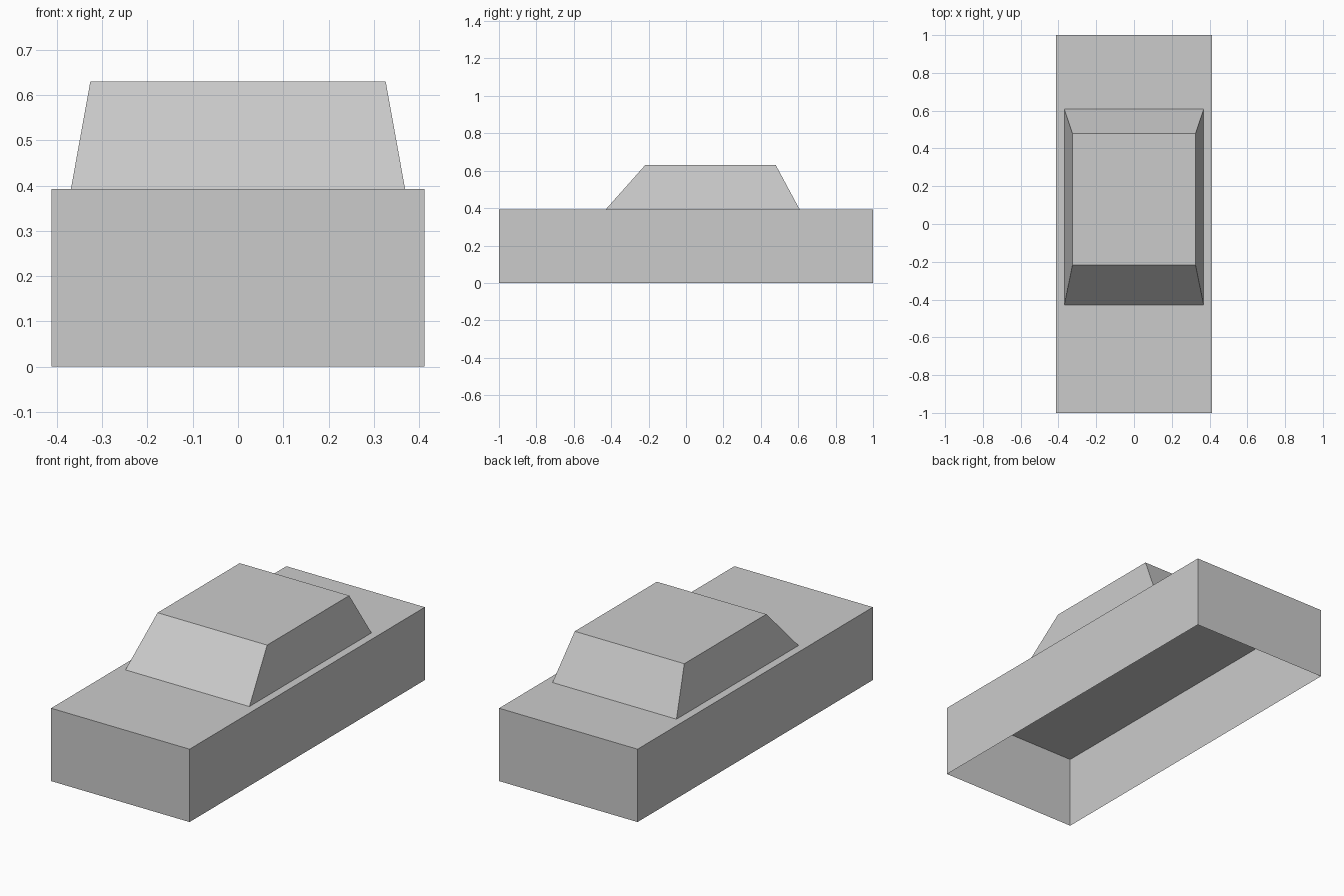
import bpy, bmesh

if "Cube" in bpy.data.objects:
    bpy.data.objects.remove(bpy.data.objects["Cube"])

grey = bpy.data.materials.new("plain grey")
grey.diffuse_color = (0.6, 0.6, 0.6, 1)
grey.use_nodes = True
grey.node_tree.nodes["Principled BSDF"].inputs["Base Color"].default_value = grey.diffuse_color


def open_box(name, bottom, top):
    """Closed sides and top, open underneath; each ring is (half width, y front, y back, z)."""
    bm = bmesh.new()
    rings = []
    for w, y0, y1, z in (bottom, top):
        rings.append([bm.verts.new(p) for p in
                      ((-w, y0, z), (w, y0, z), (w, y1, z), (-w, y1, z))])
    low, high = rings
    for i in range(4):
        j = (i + 1) % 4
        bm.faces.new((low[i], low[j], high[j], high[i]))
    bm.faces.new(high)
    mesh = bpy.data.meshes.new(name)
    bm.to_mesh(mesh)
    bm.free()
    mesh.materials.append(grey)
    obj = bpy.data.objects.new(name, mesh)
    bpy.context.collection.objects.link(obj)
    return obj


# Lower body: hollow block with no floor
open_box("body", (0.412, -1.0, 1.0, 0.0), (0.412, -1.0, 1.0, 0.392))

# Cabin: tapered block sitting on the body
open_box("cabin", (0.369, -0.43, 0.608, 0.392), (0.326, -0.218, 0.48, 0.63))
